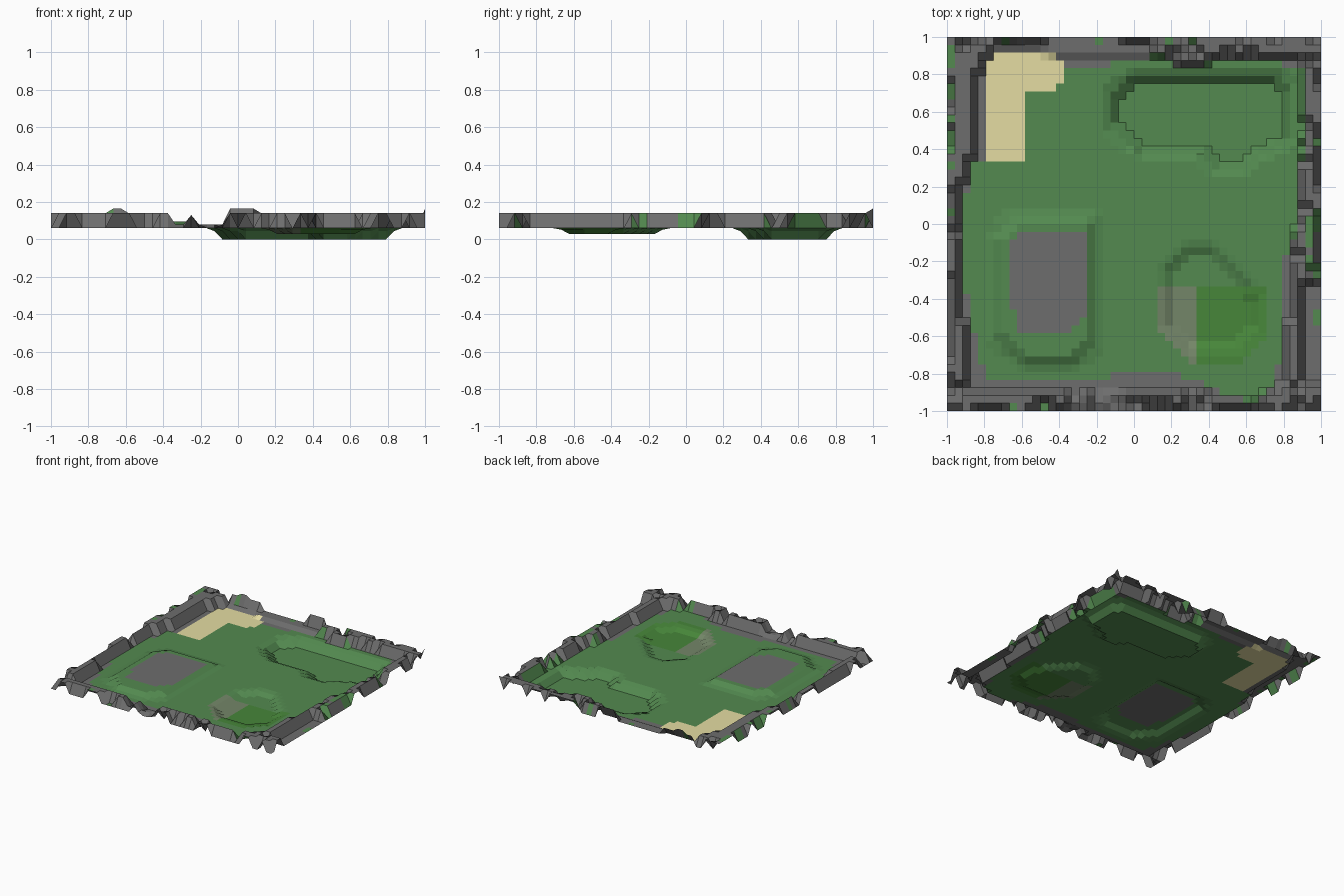
import bpy, bmesh, random
from mathutils import Vector
from mathutils.geometry import intersect_point_line

if "Cube" in bpy.data.objects:
    bpy.data.objects.remove(bpy.data.objects["Cube"])

random.seed(7)
N = 48
STEP = 2 / N
GROUND, RIM = 0.06, 0.14

# Outlines of the landscape features, seen from above
POND = [(-.1, .52), (-.1, .68), (.0, .76), (.76, .76), (.80, .72), (.80, .45), (.64, .39),
        (.58, .32), (.45, .32), (.34, .41), (.03, .41)]
HOLLOW = [(.19, -.26), (.28, -.16), (.42, -.16), (.58, -.32), (.63, -.4), (.63, -.56), (.55, -.64),
          (.3, -.64), (.19, -.54)]
MOUND = [(-.72, -.6), (-.72, -.08), (-.64, .01), (-.24, .01), (-.24, -.64), (-.33, -.72), (-.58, -.72)]
ROCK_TOP = [(-.67, -.33), (-.67, -.12), (-.62, -.04), (-.24, -.04), (-.24, -.44), (-.34, -.58), (-.62, -.58)]
SAND = [(-.79, .33), (-.583, .33), (-.583, .708), (-.42, .708), (-.375, .75), (-.375, .84),
        (-.45, .92), (-.71, .92), (-.79, .84)]
PATH = [(.12, -.33), (.333, -.33), (.333, -.74), (.27, -.72), (.12, -.56)]
LAWN = [(.333, -.33), (.71, -.33), (.71, -.58), (.58, -.74), (.333, -.74)]
GRASS = [(-.88, .33), (-.79, .33), (-.79, .83), (-.3, .83), (0, .87), (.13, .92), (.25, .83), (.35, .83),
         (.42, .87), (.78, .87), (.8, .83), (.91, .83), (.91, .33), (.87, .3), (.87, -.08), (.81, -.15),
         (.79, -.65), (.74, -.88), (.62, -.96), (.42, -.88), (.33, -.83), (.16, -.79), (-.04, -.79),
         (-.2, -.83), (-.79, -.83), (-.84, -.65), (-.88, -.5), (-.93, -.15), (-.9, .1)]
# Foot of the rocky rim
BASIN = [(-.84, .34), (-.84, .8), (-.76, .93), (-.5, .93), (-.45, .89), (.12, .89), (.2, .93), (.27, .85),
         (.36, .85), (.42, .92), (.6, .9), (.9, .91), (.91, .36), (.88, .3), (.88, .0), (.84, -.2),
         (.84, -.5), (.8, -.55), (.8, -.85), (.65, -.95), (.42, -.92), (.3, -.89), (-.88, -.89),
         (-.93, -.4), (-.95, -.25), (-.95, .2), (-.88, .3)]


def inside(p, poly):
    hit = False
    for (ax, ay), (bx, by) in zip(poly, poly[1:] + poly[:1]):
        if (ay > p[1]) != (by > p[1]) and p[0] < (bx - ax) * (p[1] - ay) / (by - ay) + ax:
            hit = not hit
    return hit


def distance(p, poly):
    best = 9.0
    for a, b in zip(poly, poly[1:] + poly[:1]):
        q, t = intersect_point_line(Vector(p), Vector(a), Vector(b))
        q = Vector(a).lerp(Vector(b), min(1, max(0, t)))
        best = min(best, (Vector(p) - q.to_2d()).length)
    return best


def runs(low_chance, longest):
    # Raised and fallen stretches along one outer edge
    out = []
    while len(out) <= N:
        out += [random.random() < low_chance] * random.randint(1, longest)
    return out


FALLEN = {"left": runs(.5, 4), "right": runs(.6, 4), "front": runs(.5, 2), "back": runs(.45, 3)}


def rim_height(i, j, x, y):
    side, k, ring = min((("left", j, i), ("right", j, N - i), ("front", i, j), ("back", i, N - j)),
                        key=lambda s: s[2])
    if side == "front" and -.36 < x < -.08:       # gap in the front bank
        return .13 if abs(x + .25) < .02 else GROUND + .02 * (random.random() < .5)
    if side == "right" and -.85 < y < -.3:        # thin ridge with a flat shelf outside it
        return RIM if ring >= 3 else GROUND
    if side == "back" and -.76 < x < .12:         # low shelf with a raised lip
        if ring or -.48 < x < -.08:
            return .08
        return .165 if x < -.62 and x > -.7 or x > -.05 and x < .09 else RIM
    if ring == 0:
        return GROUND if FALLEN[side][k] else RIM
    return GROUND if random.random() < .1 else RIM


def height(i, j):
    x, y = -1 + i * STEP, -1 + j * STEP
    if i == N and j == N:
        return .165
    if not inside((x, y), BASIN):
        return rim_height(i, j, x, y)
    for poly, level in ((POND, 0), (HOLLOW, .03), (MOUND, .095)):
        if inside((x, y), poly):
            return level
        if distance((x, y), poly) < STEP * 1.1:   # soft lip one cell wide
            return GROUND + (level - GROUND) * .27
    return GROUND


def cover(x, y):
    p = (x, y)
    for poly, index in ((SAND, 2), (PATH, 3), (LAWN, 4), (ROCK_TOP, 0), (GRASS, 1)):
        if inside(p, poly):
            return index
    # Grass tufts on the outer banks
    if (x < -.95 and y > .3) or (x > .9 and -.35 < y < .1):
        return int(random.random() < .5)
    return int(max(abs(x), abs(y)) > .95 and random.random() < .05)


# Terrain sheet
bm = bmesh.new()
grid = [[bm.verts.new((-1 + i * STEP, -1 + j * STEP, height(i, j))) for j in range(N + 1)]
        for i in range(N + 1)]
for i in range(N):
    for j in range(N):
        f = bm.faces.new((grid[i][j], grid[i + 1][j], grid[i + 1][j + 1], grid[i][j + 1]))
        f.material_index = cover(-1 + (i + .5) * STEP, -1 + (j + .5) * STEP)
mesh = bpy.data.meshes.new("terrain")
bm.to_mesh(mesh)
bm.free()
terrain = bpy.data.objects.new("terrain", mesh)
bpy.context.collection.objects.link(terrain)

# Ground colours
for name, rgb in (("rock", (.155, .155, .155)), ("grass", (.087, .255, .08)), ("sand", (.78, .72, .36)),
                  ("path", (.175, .24, .14)), ("lawn", (.063, .24, .042))):
    mat = bpy.data.materials.new(name)
    mat.diffuse_color = (*rgb, 1)
    mat.use_nodes = True
    mat.node_tree.nodes["Principled BSDF"].inputs["Base Color"].default_value = mat.diffuse_color
    mesh.materials.append(mat)
